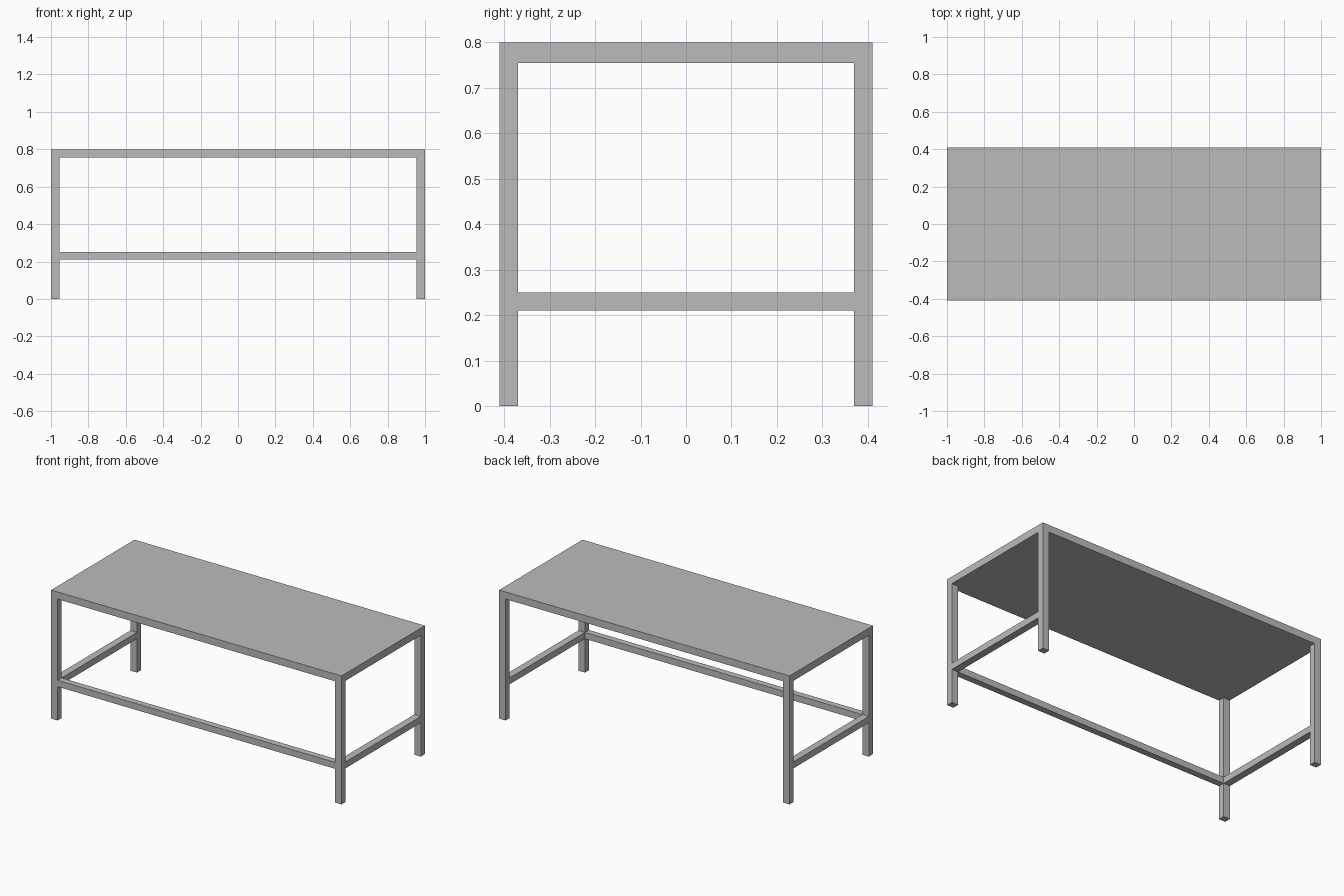
import bpy

# Remove the default cube
cube = bpy.data.objects.get("Cube")
if cube:
    bpy.data.objects.remove(cube, do_unlink=True)

# Overall size and member sections
HALF_X, HALF_Y, HEIGHT = 1.0, 0.41, 0.80
TOP = 0.045
LEG_X, LEG_Y = 0.045, 0.04
RAIL_LOW, RAIL_HIGH = 0.21, 0.25

# Material
grey = bpy.data.materials.new("plain_grey")
grey.use_nodes = True
colour = (0.5, 0.5, 0.5, 1.0)
grey.diffuse_color = colour
grey.node_tree.nodes["Principled BSDF"].inputs["Base Color"].default_value = colour


def box(name, low, high):
    """Axis-aligned box between two corners."""
    centre = [(a + b) / 2 for a, b in zip(low, high)]
    bpy.ops.mesh.primitive_cube_add(size=1, location=centre)
    part = bpy.context.object
    part.name = name
    part.scale = [b - a for a, b in zip(low, high)]
    bpy.ops.object.transform_apply(location=False, rotation=False, scale=True)
    part.data.materials.append(grey)
    return part


# Tabletop slab
box("tabletop", (-HALF_X, -HALF_Y, HEIGHT - TOP), (HALF_X, HALF_Y, HEIGHT))

inner_x, inner_y = HALF_X - LEG_X, HALF_Y - LEG_Y
for side, sx in (("left", 1), ("right", -1)):
    x0, x1 = sorted((sx * inner_x, sx * HALF_X))
    # Corner legs, flush with the tabletop edges
    for end, sy in (("front", -1), ("back", 1)):
        y0, y1 = sorted((sy * inner_y, sy * HALF_Y))
        box(f"{end}_{side}_leg", (x0, y0, 0), (x1, y1, HEIGHT - TOP))
    # Side stretcher between the legs
    box(f"{side}_stretcher", (x0, -inner_y, RAIL_LOW), (x1, inner_y, RAIL_HIGH))

# Long stretcher along the front only
box("front_stretcher", (-inner_x, -HALF_Y, RAIL_LOW), (inner_x, -inner_y, RAIL_HIGH))
